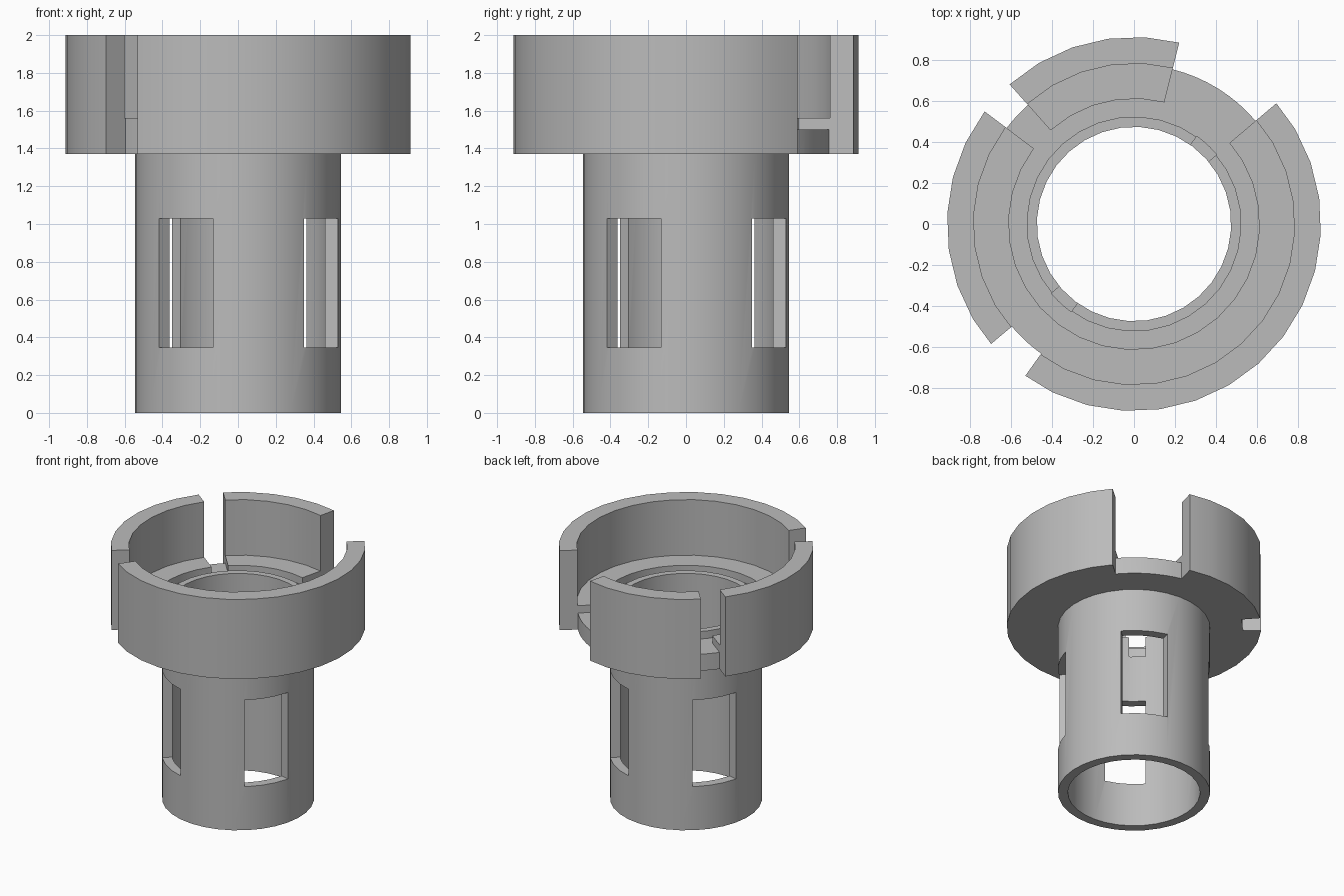
import bpy
import bmesh
from math import radians, cos, sin
from mathutils import Matrix

cube = bpy.data.objects.get("Cube")
if cube:
    bpy.data.objects.remove(cube, do_unlink=True)

grey = bpy.data.materials.new("plain grey")
grey.use_nodes = True
colour = (0.5, 0.5, 0.5, 1)
grey.diffuse_color = colour
grey.node_tree.nodes["Principled BSDF"].inputs["Base Color"].default_value = colour


def add_object(name, bm):
    bmesh.ops.recalc_face_normals(bm, faces=bm.faces[:])
    mesh = bpy.data.meshes.new(name)
    bm.to_mesh(mesh)
    bm.free()
    mesh.materials.append(grey)
    obj = bpy.data.objects.new(name, mesh)
    bpy.context.collection.objects.link(obj)
    return obj


def lathe(name, profile, steps=32, phase=8):
    """Closed ring made by turning a profile of (radius, height) about z."""
    bm = bmesh.new()
    verts = [bm.verts.new((r, 0, z)) for r, z in profile]
    edges = [bm.edges.new((v, verts[i - 1])) for i, v in enumerate(verts)]
    bmesh.ops.spin(bm, geom=verts + edges, cent=(0, 0, 0), axis=(0, 0, 1),
                   angle=radians(360), steps=steps)
    bmesh.ops.remove_doubles(bm, verts=bm.verts[:], dist=1e-4)
    bm.transform(Matrix.Rotation(radians(phase), 4, "Z"))
    return add_object(name, bm)


def cut_sector(target, start, end, r_in, r_out, z_low, z_high):
    """Remove a ring sector, angles in degrees, from the target."""
    bm = bmesh.new()
    count = 8
    angles = [radians(start + (end - start) * i / count) for i in range(count + 1)]
    outline = [(r_in, a) for a in angles] + [(r_out, a) for a in reversed(angles)]
    low = bm.faces.new([bm.verts.new((r * cos(a), r * sin(a), z_low)) for r, a in outline])
    top = bmesh.ops.extrude_face_region(bm, geom=[low])["geom"]
    bmesh.ops.translate(bm, vec=(0, 0, z_high - z_low),
                        verts=[v for v in top if isinstance(v, bmesh.types.BMVert)])
    cutter = add_object("sector_cutter", bm)
    cutter.hide_render = True
    mod = target.modifiers.new("cut", "BOOLEAN")
    mod.operation = "DIFFERENCE"
    mod.solver = "EXACT"
    mod.object = cutter
    bpy.context.view_layer.objects.active = target
    bpy.ops.object.modifier_apply(modifier=mod.name)
    bpy.data.objects.remove(cutter, do_unlink=True)


# Tube, flange, seal groove, inner lip and collar wall in one turned profile
bore, tube, lip, groove, wall, rim = 0.475, 0.546, 0.525, 0.613, 0.785, 0.914
under, groove_z, floor, top = 1.37, 1.5, 1.56, 2.0
body = lathe("collared_tube", [
    (bore, 0), (tube, 0), (tube, under), (rim, under), (rim, top), (wall, top),
    (wall, floor), (groove, floor), (groove, groove_z), (lip, groove_z),
    (lip, floor), (bore, floor)])

# Gaps through the collar wall
gaps = [(40.3, 76), (131.7, 143), (220, 234.4)]
for start, end in gaps:
    cut_sector(body, start, end, wall - 0.006, 1.1, under - 0.1, top + 0.1)

# Channels from the groove out through the first two gaps
for start, end in gaps[:2]:
    cut_sector(body, start, end, 0.57, 1.1, groove_z + 0.001, top + 0.1)

# Two opposite slots in the inner lip
for start in (40, 220):
    cut_sector(body, start, start + 14.4, 0.4, lip + 0.002, 1.4, top)

# Four windows around the tube
for i in range(4):
    start = 40 + 90 * i
    cut_sector(body, start, start + 36, 0.4, 0.65, 0.345, 1.03)

bpy.ops.object.select_all(action="DESELECT")
body.select_set(True)
bpy.context.view_layer.objects.active = body
bpy.ops.object.shade_smooth_by_angle(angle=radians(30))
